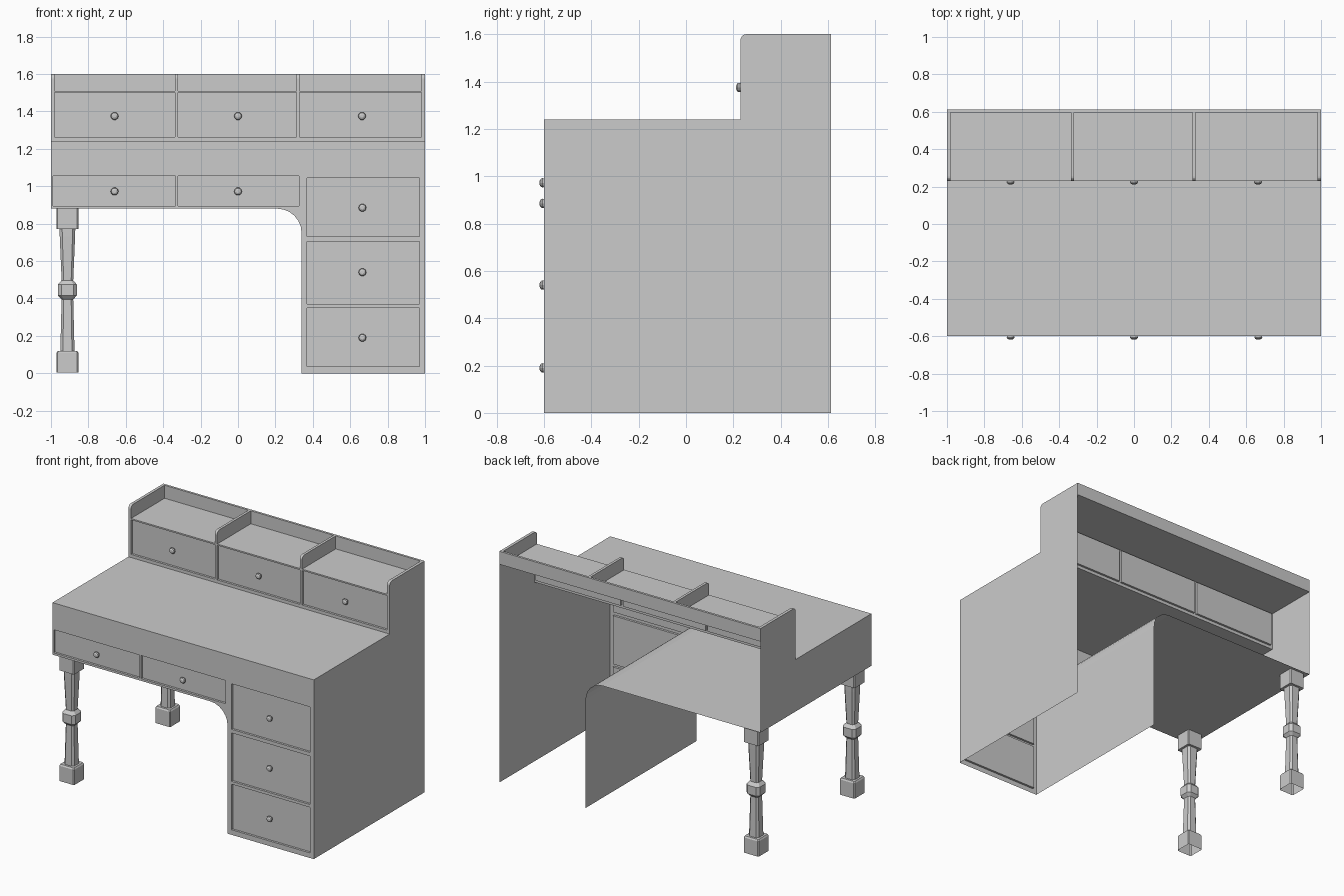
import bpy, bmesh
from math import sin, cos, pi
from mathutils import Vector

if "Cube" in bpy.data.objects:
    bpy.data.objects.remove(bpy.data.objects["Cube"])

FRONT, STEP, BACK = -0.6, 0.23, 0.613
RECESS = 0.015


def finish(name, bm, recalc=True):
    bmesh.ops.remove_doubles(bm, verts=bm.verts, dist=1e-5)
    if recalc:
        bmesh.ops.recalc_face_normals(bm, faces=bm.faces)
    me = bpy.data.meshes.new(name)
    bm.to_mesh(me)
    bm.free()
    ob = bpy.data.objects.new(name, me)
    bpy.context.collection.objects.link(ob)
    return ob


def face(bm, pts):
    return bm.faces.new([bm.verts.new(p) for p in pts])


def rect(x0, x1, z0, z1):
    return [(x0, z0), (x1, z0), (x1, z1), (x0, z1)]


def pierced_front(bm, outline, holes, y):
    """Flat front sheet with recessed drawer panels."""
    edges = []
    for loop in [outline] + holes:
        vs = [bm.verts.new((x, y, z)) for x, z in loop]
        edges += [bm.edges.new((vs[i], vs[i - 1])) for i in range(len(vs))]
    bmesh.ops.triangle_fill(bm, edges=edges, use_beauty=True, normal=(0, -1, 0))
    for h in holes:
        for i in range(4):
            (xa, za), (xb, zb) = h[i - 1], h[i]
            face(bm, [(xa, y, za), (xb, y, zb), (xb, y + RECESS, zb), (xa, y + RECESS, za)])
        face(bm, [(x, y + RECESS, z) for x, z in h])


def solid(name, profile, x0, x1):
    """Extrude a (y, z) profile along x."""
    bm = bmesh.new()
    f = face(bm, [(x0, y, z) for y, z in profile])
    r = bmesh.ops.extrude_face_region(bm, geom=[f], use_keep_orig=True)
    bmesh.ops.translate(bm, vec=(x1 - x0, 0, 0),
                        verts=[v for v in r['geom'] if isinstance(v, bmesh.types.BMVert)])
    return finish(name, bm)


def loft(name, rings, loc, cap_end=False):
    bm = bmesh.new()
    loops = [[bm.verts.new(Vector(p) + Vector(loc)) for p in r] for r in rings]
    for a, b in zip(loops, loops[1:]):
        for i in range(len(a)):
            bm.faces.new((a[i - 1], a[i], b[i], b[i - 1]))
    if cap_end:
        bm.faces.new(loops[-1])
    return finish(name, bm)


# Main carcass: front with kneehole curve, open back and open cabinet bottom
arc = [(0.21 + 0.13 * sin(t * pi / 12), 0.75 + 0.13 * cos(t * pi / 12)) for t in range(7)]
outline = [(-1, 1.24), (-1, 0.88)] + arc + [(0.34, 0), (1, 0), (1, 1.24)]
low_drawers = [rect(-0.99, -0.335, 0.895, 1.055), rect(-0.322, 0.325, 0.895, 1.055),
               rect(0.37, 0.97, 0.73, 1.045), rect(0.37, 0.97, 0.37, 0.705),
               rect(0.37, 0.97, 0.035, 0.35)]
bm = bmesh.new()
pierced_front(bm, outline, low_drawers, FRONT)
for i in range(len(outline)):
    (xa, za), (xb, zb) = outline[i - 1], outline[i]
    if za == zb == 0:
        continue
    y1 = STEP if za == zb == 1.24 else BACK
    face(bm, [(xa, FRONT, za), (xb, FRONT, zb), (xb, y1, zb), (xa, y1, za)])
finish("desk_carcass", bm)

# Upper gallery: drawer front, side sheets, tray floor
high_drawers = [rect(-0.98, -0.338, 1.262, 1.5), rect(-0.32, 0.312, 1.262, 1.5),
                rect(0.33, 0.98, 1.262, 1.5)]
bm = bmesh.new()
pierced_front(bm, rect(-1, 1, 1.24, 1.51), high_drawers, STEP)
for x in (-1, 1):
    face(bm, [(x, STEP, 1.24), (x, BACK, 1.24), (x, BACK, 1.51), (x, STEP, 1.51)])
face(bm, [(-1, STEP, 1.51), (1, STEP, 1.51), (1, BACK, 1.51), (-1, BACK, 1.51)])
finish("gallery", bm)

# Tray dividers with rounded front corner, and back rim
r = 0.025
corner = [(STEP + r - r * cos(t * pi / 8), 1.6 - r + r * sin(t * pi / 8)) for t in range(5)]
divider = [(BACK, 1.51), (STEP, 1.51)] + corner + [(BACK, 1.6)]
for i, (x0, x1) in enumerate([(-1, -0.98), (-0.338, -0.32), (0.312, 0.33), (0.98, 1)]):
    solid(f"tray_divider_{i}", divider, x0, x1)
solid("tray_back_rim", [(0.597, 1.51), (BACK, 1.51), (BACK, 1.6), (0.597, 1.6)], -0.98, 0.98)

# Drawer knobs, turned along y
knob = [(0.008, 0.015), (0.009, 0.004), (0.019, 0), (0.021, -0.006), (0.018, -0.013), (0.009, -0.018)]
spots = [(x, FRONT, 0.972) for x in (-0.66, 0)]
spots += [(0.665, FRONT, z) for z in (0.885, 0.54, 0.19)]
spots += [(x, STEP, 1.375) for x in (-0.66, 0, 0.663)]
for i, p in enumerate(spots):
    rings = [[(k * cos(a * pi / 5), y, k * sin(a * pi / 5)) for a in range(10)] for k, y in knob]
    loft(f"drawer_knob_{i}", rings, p, True)


# Legs: chamfered square sections (z, half width, chamfer), open at the foot
def section(z, h, c):
    k = h - c
    return [(h, -k, z), (h, k, z), (k, h, z), (-k, h, z),
            (-h, k, z), (-h, -k, z), (-k, -h, z), (k, -h, z)]


leg = [(0.005, 0.058, 0.006), (0.11, 0.058, 0.006), (0.12, 0.052, 0.006), (0.12, 0.038, 0.014),
       (0.395, 0.031, 0.011), (0.415, 0.05, 0.018), (0.475, 0.05, 0.018), (0.497, 0.031, 0.011),
       (0.73, 0.041, 0.014), (0.77, 0.042, 0.014), (0.77, 0.058, 0.006), (0.88, 0.058, 0.006)]
for name, y in (("front_leg", -0.515), ("back_leg", 0.535)):
    loft(name, [section(*s) for s in leg], (-0.912, y, 0), True)
